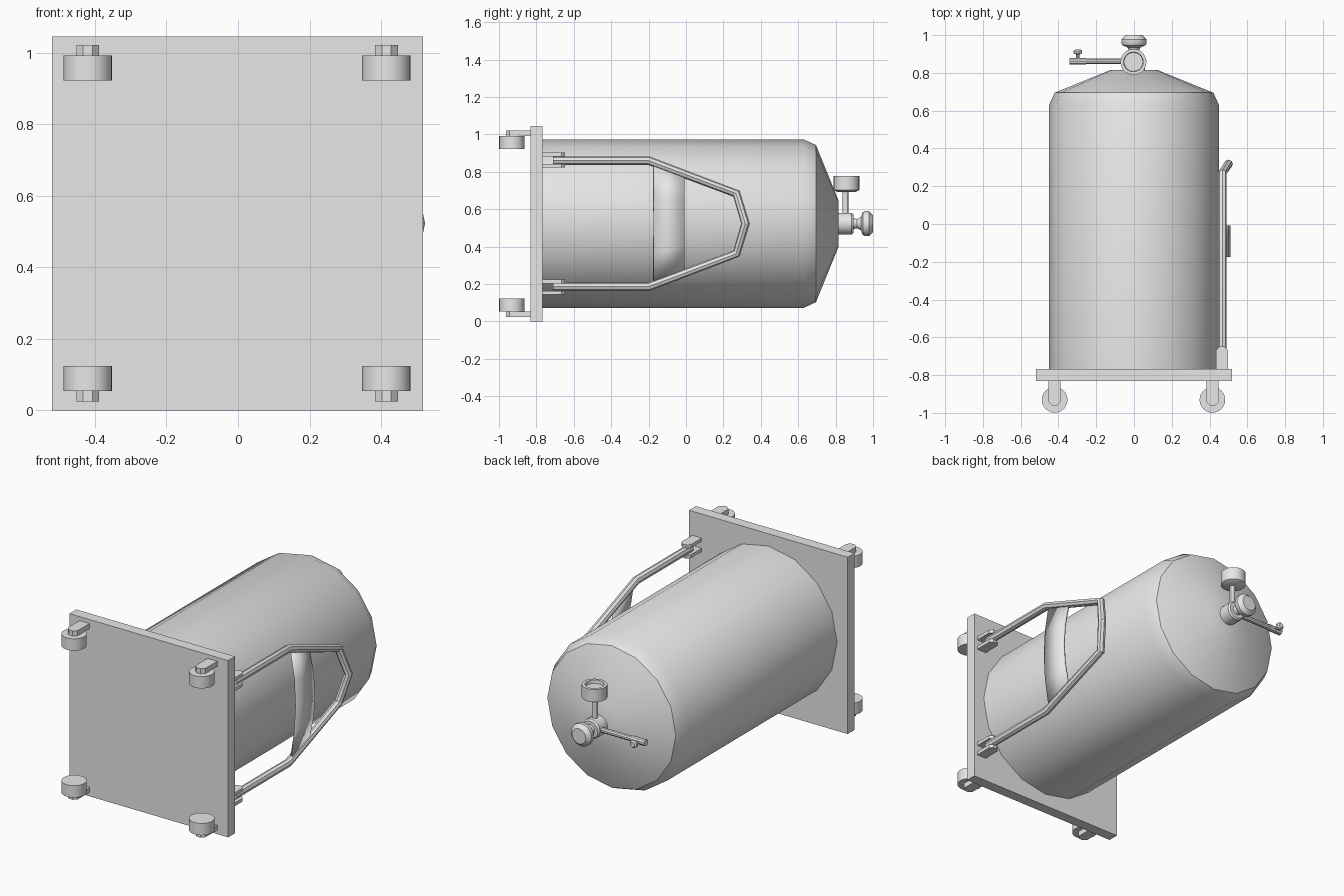
import bpy, bmesh
from math import cos, sin, pi, radians
from mathutils import Matrix, Vector

if "Cube" in bpy.data.objects:
    bpy.data.objects.remove(bpy.data.objects["Cube"])

grey = bpy.data.materials.new("plain_grey")
grey.use_nodes = True
grey.diffuse_color = (0.8, 0.8, 0.8, 1)
grey.node_tree.nodes["Principled BSDF"].inputs["Base Color"].default_value = (0.8, 0.8, 0.8, 1)

MID = 0.523  # height of the tank axis
AXES = {"x": Matrix.Rotation(pi / 2, 4, "Y"),
        "y": Matrix.Rotation(-pi / 2, 4, "X"),
        "z": Matrix.Identity(4)}


def finish(name, bm):
    bmesh.ops.recalc_face_normals(bm, faces=bm.faces)
    mesh = bpy.data.meshes.new(name)
    bm.to_mesh(mesh)
    bm.free()
    obj = bpy.data.objects.new(name, mesh)
    bpy.context.collection.objects.link(obj)
    mesh.materials.append(grey)
    bpy.ops.object.select_all(action="DESELECT")
    obj.select_set(True)
    bpy.context.view_layer.objects.active = obj
    bpy.ops.object.shade_smooth_by_angle(angle=radians(30))
    return obj


def lathe(name, profile, origin, axis, sides=16):
    """Turn (radius, distance) pairs about an axis, capping both ends."""
    bm = bmesh.new()
    rings = [[bm.verts.new((r * cos(2 * pi * i / sides), r * sin(2 * pi * i / sides), h))
              for i in range(sides)] for r, h in profile]
    for a, b in zip(rings, rings[1:]):
        for i in range(sides):
            j = (i + 1) % sides
            bm.faces.new((a[i], a[j], b[j], b[i]))
    bm.faces.new(rings[0])
    bm.faces.new(rings[-1])
    bm.transform(Matrix.Translation(origin) @ AXES[axis])
    return finish(name, bm)


def slab(name, outline, z0, z1):
    """Extrude an (x, y) outline from z0 to z1."""
    bm = bmesh.new()
    face = bm.faces.new([bm.verts.new((x, y, z0)) for x, y in outline])
    top = bmesh.ops.extrude_face_region(bm, geom=[face])["geom"]
    bmesh.ops.translate(bm, vec=(0, 0, z1 - z0),
                        verts=[v for v in top if isinstance(v, bmesh.types.BMVert)])
    return finish(name, bm)


def tab(name, x, half, y_base, y_tip, z0, z1):
    """Flat lug with a chamfered tip."""
    d = 1 if y_tip > y_base else -1
    c = half * 0.6
    slab(name, [(x - half, y_base), (x + half, y_base), (x + half, y_tip - d * c),
                (x + half - c, y_tip), (x - half + c, y_tip), (x - half, y_tip - d * c)], z0, z1)


# Base plate
slab("base_plate", [(-.52, -.832), (.518, -.832), (.518, -.768), (-.52, -.768)], 0, 1.045)

# Tank with shoulder and conical end
lathe("tank", [(.45, -.77), (.45, .63), (.42, .695), (.125, .815)], (0, 0, MID), "y")

# Casters: wheel plus fork arm at each corner
for x, side in ((-.42, "right"), (.415, "left")):
    for s, level in ((1, "upper"), (-1, "lower")):
        tag = f"{level}_{side}"
        lathe("wheel_" + tag, [(.068, -.035), (.068, .035)], (x, -.931, MID + s * .434), "z", 24)
        z = sorted((MID + s * .469, MID + s * .499))
        tab("fork_" + tag, x, .032, -.832, -.962, *z)

# Handle lugs, a pair for each leg
for s, level in ((1, "upper"), (-1, "lower")):
    for k, gap in enumerate((.3, .36)):
        z = sorted((MID + s * gap, MID + s * (gap + .02)))
        tab(f"handle_lug_{level}_{k + 1}", .466, .031, -.768, -.648, *z)

# Bent tubular handle
half = [(.468, -.71, .337), (.468, -.2, .337), (.468, .27, .16), (.5, .318, 0)]
path = half + [(x, y, -z) for x, y, z in reversed(half[:-1])]
curve = bpy.data.curves.new("handle", "CURVE")
curve.dimensions = "3D"
curve.bevel_depth = .023
curve.bevel_resolution = 2
curve.use_fill_caps = True
spline = curve.splines.new("POLY")
spline.points.add(len(path) - 1)
for p, (x, y, z) in zip(spline.points, path):
    p.co = (x, y, MID + z, 1)
handle = bpy.data.objects.new("handle", curve)
bpy.context.collection.objects.link(handle)
curve.materials.append(grey)
bpy.ops.object.select_all(action="DESELECT")
handle.select_set(True)
bpy.context.view_layer.objects.active = handle
bpy.ops.object.convert(target="MESH")
bpy.ops.object.shade_smooth_by_angle(angle=radians(30))

# Bowed panel between the handle legs
bm = bmesh.new()
rows = []
for i in range(5):
    t = i / 2 - 1
    x = .472 + .032 * (1 - t * t)
    rows.append([bm.verts.new((x, -.175, MID + t * .31)), bm.verts.new((x, -.008, MID + t * .245))])
for a, b in zip(rows, rows[1:]):
    bm.faces.new((a[0], a[1], b[1], b[0]))
panel = finish("handle_panel", bm)
mod = panel.modifiers.new("thickness", "SOLIDIFY")
mod.thickness = .012
mod.offset = 0

# Valve body, neck and knob
lathe("valve_body", [(.058, .805), (.058, .885), (.05, .895)], (0, 0, MID), "y")
lathe("valve_knob", [(.03, .89), (.025, .915), (.035, .935), (.06, .945), (.067, .957),
                     (.067, .978), (.045, 1)], (0, 0, MID), "y")

# Pressure gauge with recessed dial
lathe("gauge_stem", [(.016, .04), (.016, .185)], (0, .852, MID), "z", 12)
lathe("gauge", [(.05, .17), (.069, .18), (.069, .255), (.052, .255), (.05, .235)],
      (-.003, .858, MID), "z", 20)

# Side outlet arm with a small tap
lathe("outlet_arm", [(.015, -.27), (.015, -.04)], (0, .862, MID), "x", 10)
lathe("outlet_end", [(.019, -.342), (.019, -.255)], (0, .862, MID), "x", 10)
lathe("tap", [(.009, .875), (.009, .898), (.022, .903), (.022, .917), (.015, .924)],
      (-.297, 0, MID), "y", 10)
